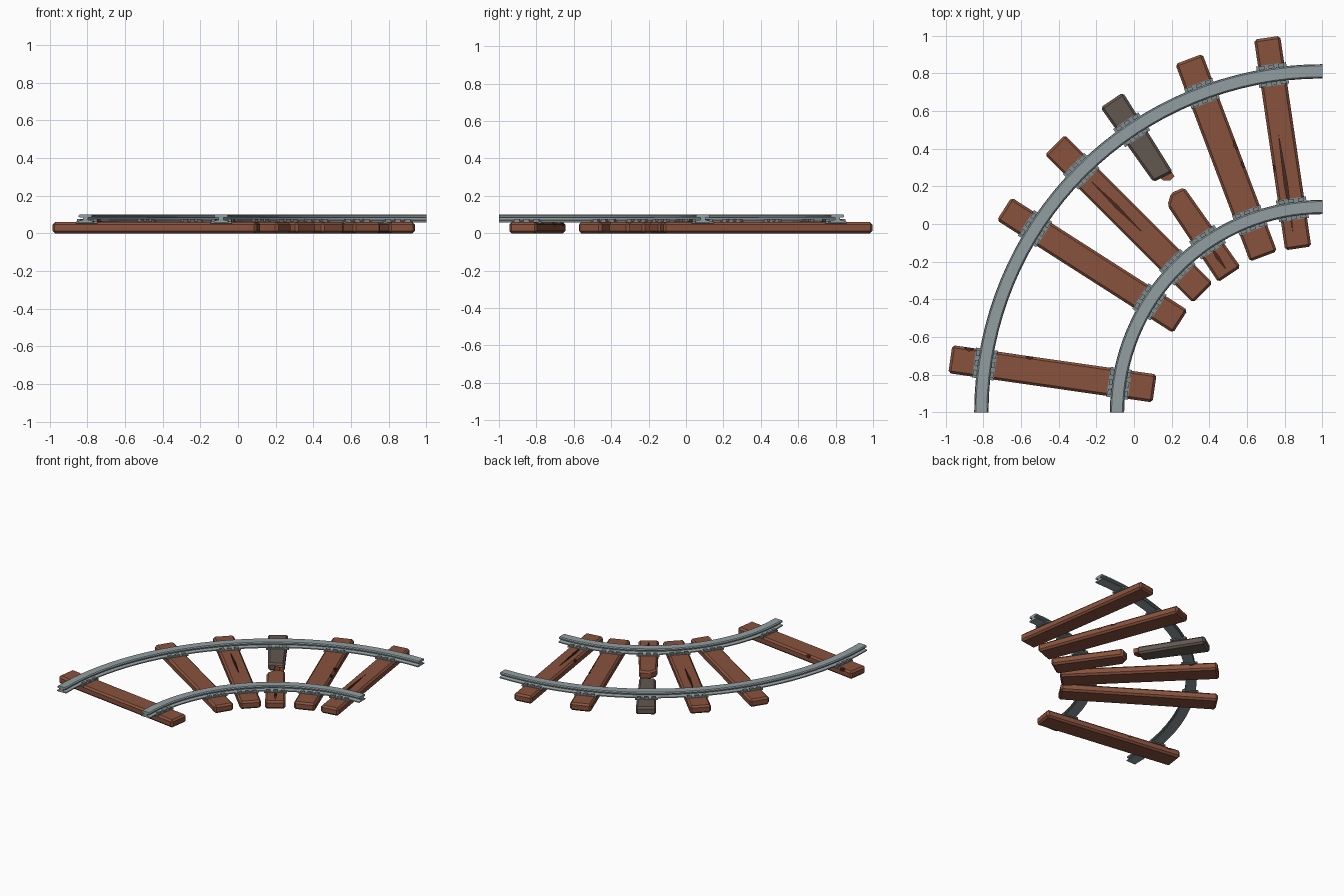
import bpy, bmesh, math
from mathutils import Matrix, Vector

cube = bpy.data.objects.get("Cube")
if cube:
    bpy.data.objects.remove(cube, do_unlink=True)

CENTRE = Vector((1, -1, 0))      # common centre of the curved rails
OUTER, INNER = 1.81, 1.09        # rail radii


def material(name, rgb):
    m = bpy.data.materials.new(name)
    m.use_nodes = True
    m.diffuse_color = (*rgb, 1)
    m.node_tree.nodes["Principled BSDF"].inputs["Base Color"].default_value = (*rgb, 1)
    return m


wood = material("red_brown_wood", (0.25, 0.085, 0.047))
old_wood = material("weathered_grey_wood", (0.125, 0.097, 0.08))
crack = material("dark_wood_crack", (0.07, 0.02, 0.012))
steel = material("rail_steel", (0.29, 0.345, 0.36))
plate_steel = material("tie_plate_steel", (0.22, 0.27, 0.28))


def radial(angle):
    """Local x runs outward from the curve centre, local y along the track."""
    return Matrix.Translation(CENTRE) @ Matrix.Rotation(math.radians(angle), 4, 'Z')


def make_object(name, bm, mats, matrix):
    bmesh.ops.recalc_face_normals(bm, faces=bm.faces[:])
    mesh = bpy.data.meshes.new(name)
    bm.to_mesh(mesh)
    bm.free()
    for m in mats:
        mesh.materials.append(m)
    mesh.transform(matrix)
    ob = bpy.data.objects.new(name, mesh)
    bpy.context.collection.objects.link(ob)
    return ob


def prism(bm, outline, z0, z1):
    face = bm.faces.new([bm.verts.new((x, y, z0)) for x, y in outline])
    out = bmesh.ops.extrude_face_region(bm, geom=[face])
    top = [v for v in out["geom"] if isinstance(v, bmesh.types.BMVert)]
    bmesh.ops.translate(bm, verts=top, vec=(0, 0, z1 - z0))


def box(bm, x, y, z, sx, sy, sz):
    prism(bm, [(x - sx / 2, y - sy / 2), (x + sx / 2, y - sy / 2),
               (x + sx / 2, y + sy / 2), (x - sx / 2, y + sy / 2)], z, z + sz)


def cut(ob, angle, r0, r1, t, width):
    """Cut a slim diamond-shaped split into the top of a tie."""
    bm = bmesh.new()
    mid, h = (r0 + r1) / 2, width / 2
    prism(bm, [(r0, t), (mid, t - h), (r1, t), (mid, t + h)], 0.04, 0.09)
    for f in bm.faces:
        f.material_index = 1
    cutter = make_object("split_cutter", bm, [wood, crack], radial(angle))
    cutter.hide_render = True
    mod = ob.modifiers.new("split", 'BOOLEAN')
    mod.operation, mod.solver, mod.object = 'DIFFERENCE', 'EXACT', cutter
    bpy.context.view_layer.objects.active = ob
    bpy.ops.object.modifier_apply(modifier=mod.name)
    bpy.data.objects.remove(cutter, do_unlink=True)


def tie(name, angle, outline, mats, splits=()):
    bm = bmesh.new()
    prism(bm, outline, 0, 0.06)
    bmesh.ops.recalc_face_normals(bm, faces=bm.faces[:])
    bmesh.ops.bevel(bm, geom=bm.edges[:], offset=0.013, segments=1, affect='EDGES')
    ob = make_object(name, bm, mats, radial(angle))
    for s in splits:
        cut(ob, angle, *s)
    return ob


def plank(r0, r1, w):
    return [(r0, -w), (r1, -w), (r1, w), (r0, w)]


# Whole ties: angle, inner end, outer end, half width, splits (r0, r1, t, width)
ties = [
    (171.85, 0.90, 1.995, 0.075, [(1.88, 1.93, -0.07, 0.03), (1.56, 1.60, -0.07, 0.025)]),
    (147.4, 0.895, 2.005, 0.072, []),
    (135.0, 0.898, 2.008, 0.075, [(1.36, 1.73, 0, 0.016), (1.80, 1.85, -0.07, 0.025)]),
    (110.7, 0.885, 2.005, 0.077, [(1.46, 1.52, -0.072, 0.03), (1.36, 1.40, -0.072, 0.025)]),
    (98.4, 0.88, 2.01, 0.07, [(0.97, 1.49, 0.015, 0.018), (1.30, 1.34, 0.066, 0.02)]),
]
for i, (angle, r0, r1, w, splits) in enumerate(ties):
    tie(f"tie_{i + 1}", angle, plank(r0, r1, w), [wood, crack], splits)

# Broken tie: brown inner half and weathered outer half
BROKEN = 124.0
tie("broken_tie_inner", BROKEN,
    [(0.882, -0.072), (1.40, -0.06), (1.415, 0.015), (1.37, 0.068), (0.882, 0.072)],
    [wood, crack], [(0.92, 1.06, 0, 0.018)])
tie("broken_tie_outer", BROKEN,
    [(1.50, -0.055), (2.0, -0.072), (2.0, 0.072), (1.515, 0.06)], [old_wood, crack])

# Splinter showing fresh wood at the break
bm = bmesh.new()
prism(bm, [(1.52, -0.05), (1.52, 0.02), (1.492, 0.012), (1.472, -0.02), (1.478, -0.05)],
      0.012, 0.048)
make_object("broken_tie_splinter", bm, [wood], radial(BROKEN))

# Rails: half profile mirrored, then swept through a quarter circle
half = [(0.038, 0.058), (0.038, 0.066), (0.013, 0.072), (0.013, 0.083),
        (0.036, 0.086), (0.036, 0.095), (0.029, 0.101)]
profile = half + [(-x, z) for x, z in reversed(half)]
for name, radius in (("outer_rail", OUTER), ("inner_rail", INNER)):
    bm = bmesh.new()
    steps = 32
    rings = []
    for k in range(steps + 1):
        a = math.radians(90 + 90 * k / steps)
        rings.append([bm.verts.new(((radius + x) * math.cos(a), (radius + x) * math.sin(a), z))
                      for x, z in profile])
    n = len(profile)
    for a, b in zip(rings, rings[1:]):
        for j in range(n):
            bm.faces.new((a[j], a[(j + 1) % n], b[(j + 1) % n], b[j]))
    bm.faces.new(rings[0])
    bm.faces.new(rings[-1])
    rail = make_object(name, bm, [steel], Matrix.Translation(CENTRE))
    bpy.ops.object.select_all(action='DESELECT')
    rail.select_set(True)
    bpy.context.view_layer.objects.active = rail
    bpy.ops.object.shade_smooth_by_angle(angle=math.radians(25))

# Tie plates with rail clips where each rail crosses a tie
for i, angle in enumerate([t[0] for t in ties] + [BROKEN]):
    for side, radius in (("outer", OUTER), ("inner", INNER)):
        bm = bmesh.new()
        box(bm, radius, 0, 0.053, 0.115, 0.16, 0.011)
        for s in (-1, 1):
            for y in (-0.052, 0, 0.052):
                box(bm, radius + s * 0.044, y, 0.062, 0.02, 0.03, 0.013)
        make_object(f"{side}_tie_plate_{i + 1}", bm, [plate_steel], radial(angle))
